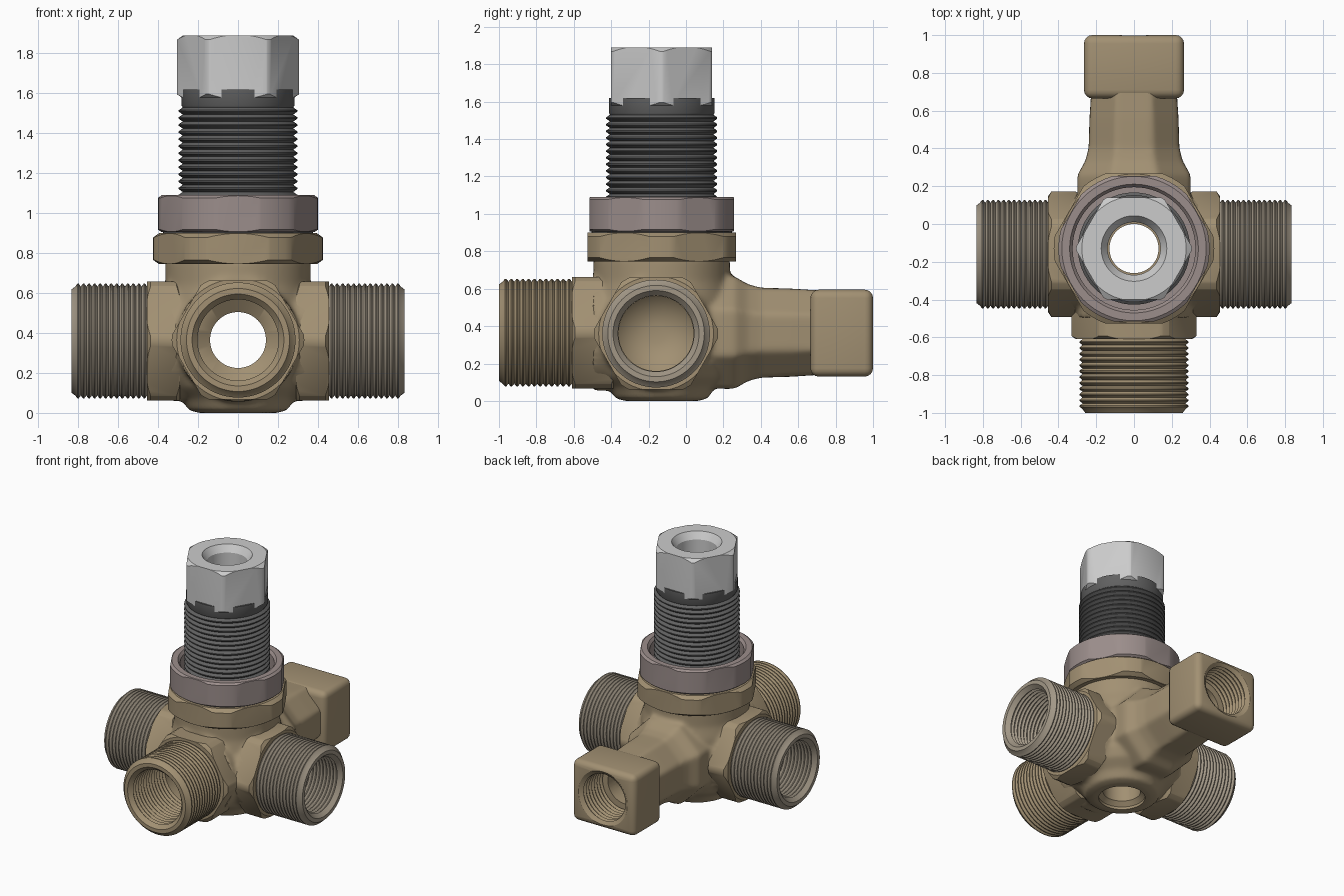
import bpy, bmesh, math
from mathutils import Vector, Matrix

if "Cube" in bpy.data.objects:
    bpy.data.objects.remove(bpy.data.objects["Cube"])

Z, X, Y = Vector((0, 0, 1)), Vector((1, 0, 0)), Vector((0, 1, 0))
STEM = (0, -0.13, 0)          # vertical axis
SIDE = (0, -0.16, 0.36)       # left/right axis
LONG = (0, 0, 0.365)          # front/back axis


def material(name, rgb):
    m = bpy.data.materials.new(name)
    m.diffuse_color = (*rgb, 1)
    m.use_nodes = True
    m.node_tree.nodes["Principled BSDF"].inputs["Base Color"].default_value = m.diffuse_color
    return m


BRASS = material("brass", (0.36, 0.28, 0.17))
WORN = material("worn_brass", (0.36, 0.31, 0.24))
DARK = material("dark_steel", (0.12, 0.12, 0.12))
RUST = material("rusty_steel", (0.33, 0.27, 0.26))


def make(name, bm, mat=None):
    bmesh.ops.recalc_face_normals(bm, faces=bm.faces)
    me = bpy.data.meshes.new(name)
    bm.to_mesh(me)
    bm.free()
    ob = bpy.data.objects.new(name, me)
    bpy.context.collection.objects.link(ob)
    if mat:
        me.materials.append(mat)
    return ob


def lathe(name, profile, origin=STEM, axis=Z, segs=64, turn=0, closed=False, mat=None):
    """Revolve (radius, height) points; closed joins last to first, else ends are capped."""
    bm = bmesh.new()
    place = Matrix.Translation(origin) @ Z.rotation_difference(axis).to_matrix().to_4x4()
    rings = []
    for r, h in profile:
        angles = [math.radians(turn) + math.tau * i / segs for i in range(segs)]
        rings.append([bm.verts.new(place @ Vector((r * math.cos(a), r * math.sin(a), h))) for a in angles])
    pairs = list(zip(rings, rings[1:])) + ([(rings[-1], rings[0])] if closed else [])
    for a, b in pairs:
        for i in range(segs):
            j = (i + 1) % segs
            bm.faces.new((a[i], a[j], b[j], b[i]))
    if not closed:
        bm.faces.new(rings[0])
        bm.faces.new(rings[-1])
    return make(name, bm, mat)


def activate(ob):
    bpy.ops.object.select_all(action='DESELECT')
    ob.select_set(True)
    bpy.context.view_layer.objects.active = ob


def apply(ob, kind, **settings):
    activate(ob)
    m = ob.modifiers.new(kind, kind)
    for k, v in settings.items():
        setattr(m, k, v)
    bpy.ops.object.modifier_apply(modifier=m.name)


def boolean(ob, cutter, op='DIFFERENCE'):
    cutter.hide_render = True
    apply(ob, 'BOOLEAN', object=cutter, operation=op, solver='EXACT')
    bpy.data.objects.remove(cutter)


def smooth(ob, angle=32):
    activate(ob)
    bpy.ops.object.shade_smooth_by_angle(angle=math.radians(angle))


def thread(r, h0, h1, n, depth):
    """Zigzag profile of n ridges between h0 and h1."""
    p = (h1 - h0) / n
    pts = []
    for i in range(n):
        pts += [(r - depth, h0 + i * p), (r, h0 + (i + 0.4) * p), (r, h0 + (i + 0.6) * p)]
    return pts + [(r - depth, h1)]


def hexagon(name, corner, clip, h0, h1, bore, origin=STEM, axis=Z, turn=0, ch=0.03, mat=None):
    """Six-sided nut with turned-off corners; bore is a cutter profile."""
    ob = lathe(name, [(corner, h0), (corner, h1)], origin, axis, 6, turn, mat=mat)
    turned = [(clip - ch, h0), (clip, h0 + ch * .7), (clip, h1 - ch * .7), (clip - ch, h1)]
    over = [(turned[0][0], h0 - .01)] + turned + [(turned[-1][0], h1 + .01)]
    boolean(ob, lathe("clip", over, origin, axis), 'INTERSECT')
    boolean(ob, lathe("bore", bore, origin, axis))
    smooth(ob)
    return ob


def pipe(name, origin, axis, h0, h1, n, r, bore, mat):
    """Pipe end threaded outside and inside."""
    outer = [(r - .02, h0)] + thread(r, h0 + .1, h1 - .02, n, .015) + [(r - .03, h1)]
    inner = [(bore + .025, h1)] + thread(bore + .012, h0 + .08, h1 - .03, n, .014)[::-1] + [(bore, h0)]
    smooth(lathe(name, outer + inner, origin, axis, closed=True, mat=mat))


# Cast body: overlapping solids blended into one soft casting
body = lathe("valve_body", [(.2, 0), (.25, .015), (.28, .07), (.35, .13), (.385, .2),
                            (.385, .55), (.365, .64), (.365, .78)], mat=BRASS)
blanks = [
    lathe("side_blank", [(.30, -.36), (.30, .36)], SIDE, X),
    lathe("front_blank", [(.31, .1), (.31, .5)], LONG, -Y),
    lathe("back_blank", [(.31, 0), (.325, .2), (.325, .26), (.28, .33), (.26, .40),
                         (.255, .56), (.245, .70), (.245, .74)], LONG, Y, 8, 22.5),
]
activate(body)
for b in blanks:
    b.select_set(True)
bpy.ops.object.join()
apply(body, 'REMESH', mode='VOXEL', voxel_size=0.016)
apply(body, 'SMOOTH', factor=0.5, iterations=8)
boolean(body, lathe("long_bore", [(.14, -.9), (.14, .455), (.205, .5), (.205, .7)], LONG, -Y))
boolean(body, lathe("stem_bore", [(.16, -.05), (.16, .02), (.13, .05), (.13, 1)]))
for d in (X, -X):
    boolean(body, lathe("side_bore", [(.05, .2), (.14, .22), (.2, .28), (.2, .6)], SIDE, d))
smooth(body, 40)

# Hex shoulders and threaded pipe ends
for name, origin, axis, turn, a, b, end, n, mat in (
        ("right", SIDE, X, 30, .29, .455, .835, 13, WORN),
        ("left", SIDE, -X, 30, .29, .455, .835, 13, WORN),
        ("front", LONG, -Y, 0, .38, .61, 1.0, 12, BRASS)):
    hexagon(name + "_hex_shoulder", .345, .332, a, b, [(.22, 0), (.22, 1)], origin, axis, turn, .025, BRASS)
    pipe(name + "_threaded_pipe", origin, axis, b - .1, end, n, .288, .205, mat)

# Square back socket with a threaded bore
bm = bmesh.new()
bmesh.ops.create_cube(bm, size=1)
bmesh.ops.scale(bm, verts=bm.verts, vec=(.53, .335, .465))
bmesh.ops.translate(bm, verts=bm.verts, vec=(0, .8325, .3625))
socket = make("square_socket", bm, BRASS)
apply(socket, 'BEVEL', width=.045, segments=4)
boolean(socket, lathe("socket_bore", [(.14, .5), (.14, .7)] + thread(.19, .72, .98, 8, .014)
                      + [(.205, 1.0), (.205, 1.1)], LONG, Y))
smooth(socket)

# Flange under the nut, with a groove ring between
hexagon("body_flange", .458, .425, .745, .90, [(.14, .5), (.14, 1)], mat=BRASS)
smooth(lathe("groove_ring", [(.375, .88), (.375, .93), (.14, .93), (.14, .88)], closed=True, mat=DARK))

# Locking nut with a recess around the stem
hexagon("locking_nut", .445, .40, .905, 1.09,
        [(.2, .8), (.2, .96), (.325, .96), (.325, 1.07), (.345, 1.095), (.345, 1.2)], ch=.018, mat=RUST)

# Threaded stem
smooth(lathe("threaded_stem", [(.28, .9)] + thread(.297, .93, 1.53, 17, .02)
             + [(.283, 1.54), (.283, 1.62), (.14, 1.62), (.14, .9)], closed=True, mat=DARK))

# Hex cap with a countersunk hole
hexagon("hex_cap", .312, .306, 1.575, 1.89,
        [(.14, 1.4), (.14, 1.84), (.175, 1.892), (.175, 2)], ch=.03)
